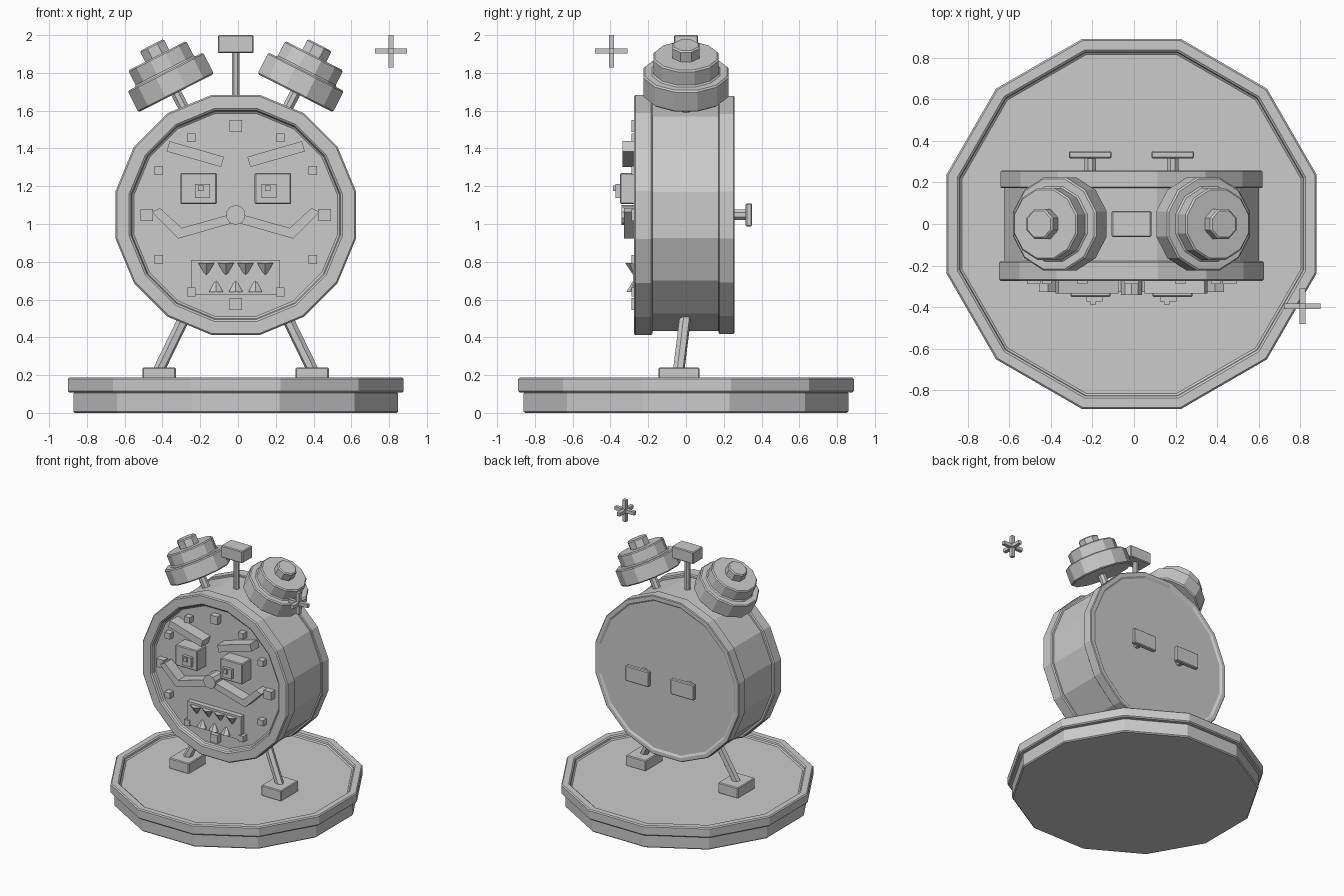
import bpy, bmesh, math
from mathutils import Matrix, Vector

if "Cube" in bpy.data.objects:
    bpy.data.objects.remove(bpy.data.objects["Cube"])

CX, CZ = -0.012, 1.048          # clock axis
FACE = -0.24                    # depth of the recessed dial
grey = bpy.data.materials.new("plain grey")
grey.diffuse_color = (0.6, 0.6, 0.6, 1)
grey.use_nodes = True
grey.node_tree.nodes["Principled BSDF"].inputs["Base Color"].default_value = grey.diffuse_color


def finish(name, bm, mat=Matrix(), bevel=0.0):
    bmesh.ops.recalc_face_normals(bm, faces=bm.faces)
    me = bpy.data.meshes.new(name)
    bm.to_mesh(me)
    bm.free()
    me.materials.append(grey)
    ob = bpy.data.objects.new(name, me)
    bpy.context.collection.objects.link(ob)
    ob.matrix_world = Matrix.Translation((CX, 0, 0)) @ mat
    if bevel:
        m = ob.modifiers.new("edge", 'BEVEL')
        m.width, m.segments = bevel, 1
        m.limit_method, m.angle_limit = 'ANGLE', math.radians(50)
    return ob


def lathe(name, profile, n, mat=Matrix(), bevel=0.008):
    """Solid turned from (apothem, height) points, capped at both ends."""
    bm = bmesh.new()
    rings = []
    for r, z in profile:
        R = r / math.cos(math.pi / n)
        rings.append([bm.verts.new((R * math.cos((i + .5) * 2 * math.pi / n),
                                    R * math.sin((i + .5) * 2 * math.pi / n), z)) for i in range(n)])
    for a, b in zip(rings, rings[1:]):
        for i in range(n):
            j = (i + 1) % n
            bm.faces.new((a[i], a[j], b[j], b[i]))
    bm.faces.new(rings[0])
    bm.faces.new(rings[-1])
    return finish(name, bm, mat, bevel)


def box(name, x, y, z, rot=0, bevel=0.006):
    """Box from (min, max) ranges, turned about its own front axis."""
    lo, hi = Vector((x[0], y[0], z[0])), Vector((x[1], y[1], z[1]))
    bm = bmesh.new()
    bmesh.ops.create_cube(bm, size=1, matrix=Matrix.Diagonal((*(hi - lo), 1)))
    mat = Matrix.Translation((lo + hi) / 2) @ Matrix.Rotation(rot, 4, 'Y')
    return finish(name, bm, mat, bevel)


def cbox(name, x, z, w, h, y0, y1, rot=0, bevel=0.0):
    return box(name, (x - w / 2, x + w / 2), (y0, y1), (z - h / 2, z + h / 2), rot, bevel)


def rod(name, a, b, r, n):
    a, b = Vector(a), Vector(b)
    mat = Matrix.Translation(a) @ (b - a).to_track_quat('Z', 'Y').to_matrix().to_4x4()
    return lathe(name, [(r, 0), (r, (b - a).length)], n, mat, 0)


def prism(name, pts, y0, y1):
    bm = bmesh.new()
    f = bm.faces.new([bm.verts.new((x, y0, z)) for x, z in pts])
    ext = bmesh.ops.extrude_face_region(bm, geom=[f])
    for v in ext["geom"]:
        if isinstance(v, bmesh.types.BMVert):
            v.co.y = y1
    return finish(name, bm)


# Stand: plinth and rimmed tray
lathe("plinth", [(0.86, 0), (0.86, 0.112)], 12)
lathe("tray", [(0.889, 0.108), (0.889, 0.187), (0.829, 0.187), (0.822, 0.158)], 12)

# Clock drum with front and back rims
to_front = Matrix.Translation((0, 0, CZ)) @ Matrix.Rotation(math.pi / 2, 4, 'X')
to_back = Matrix.Translation((0, 0, CZ)) @ Matrix.Rotation(-math.pi / 2, 4, 'X')
lathe("drum", [(0.614, -0.2), (0.614, 0.2)], 16, to_front, 0)
lathe("front_rim", [(0.636, 0.177), (0.636, 0.275), (0.556, 0.275), (0.546, -FACE)], 16, to_front)
lathe("back_rim", [(0.63, 0.172), (0.63, 0.257), (0.592, 0.257), (0.588, 0.247)], 16, to_back)

# Hammer between the bells
rod("hammer_post", (0, 0, 1.6), (0, 0, 1.92), 0.021, 8)
box("hammer_head", (-0.095, 0.095), (-0.063, 0.063), (1.905, 2.0))

# Mirrored legs, feet, bells and winding keys
for s, side in ((-1, "left"), (1, "right")):
    rod(side + "_leg", (s * 0.425, -0.043, 0.19), (s * 0.245, 0.003, 0.56), 0.027, 6)
    box(side + "_foot", (s * 0.405 - 0.088, s * 0.405 + 0.088), (-0.146, 0.071), (0.155, 0.24))

    bell = Matrix.Translation((s * 0.315, 0, 1.693)) @ Matrix.Rotation(s * math.radians(27), 4, 'Y')
    lathe(side + "_bell", [(0.224, 0), (0.224, 0.127), (0.172, 0.127), (0.172, 0.222)], 12, bell)
    lathe(side + "_bell_knob", [(0.071, 0.21), (0.071, 0.286)], 8, bell)
    lathe(side + "_bell_post", [(0.028, -0.2), (0.028, 0.02)], 8, bell, 0)

    key = Matrix.Translation((s * 0.198, 0, 0)) @ to_back
    lathe(side + "_key_shaft", [(0.028, 0.23), (0.028, 0.325)], 8, key, 0)
    cbox(side + "_key", s * 0.198, CZ, 0.206, 0.122, 0.316, 0.35, 0, 0.006)

    # Eyes, brows and moustache
    cbox(side + "_brow", s * 0.214, 1.37, 0.30, 0.056, -0.335, FACE + .01, -s * math.radians(16))
    cbox(side + "_eye", s * 0.197, 1.188, 0.193, 0.164, -0.35, FACE + .01, 0, 0.006)
    cbox(side + "_pupil", s * 0.177, 1.175, 0.079, 0.074, -0.373, -0.34)
    cbox(side + "_eye_glint", s * 0.177 - 0.008, 1.19, 0.028, 0.03, -0.386, -0.36)
    prism(side + "_moustache",
          [(s * x, z) for x, z in ((0.444, 1.063), (0.402, 1.085), (0.286, 0.979),
                                   (0.015, 1.055), (0.015, 1.005), (0.304, 0.923))],
          -0.328, FACE + .01)

lathe("nose", [(0.05, 0.22), (0.05, 0.342)], 10, to_front, 0)

# Hour markers, larger on the quarters
for h in range(12):
    a = h * math.pi / 6
    w = 0.065 if h % 3 == 0 else 0.046
    cbox("hour_marker", 0.471 * math.sin(a), CZ + 0.471 * math.cos(a), w, w, -0.288, FACE + .01)

# Mouth with upper and lower cone teeth
box("mouth", (-0.238, 0.234), (-0.28, FACE + .01), (0.624, 0.81), 0, 0)
for i in range(7):
    up = i < 4
    x = -0.156 + 0.104 * i if up else -0.104 + 0.104 * (i - 4)
    r, z0, h = (0.043, 0.794, -0.07) if up else (0.037, 0.64, 0.066)
    mat = Matrix.Translation((x, -0.273, z0))
    lathe("upper_tooth" if up else "lower_tooth", [(r, 0), (0.002, h)], 6, mat, 0)

# Floating sparkle
c, L, t = (0.822, -0.395, 1.915), 0.086, 0.0135
for k in range(3):
    rng = [(c[i] - (L if i == k else t), c[i] + (L if i == k else t)) for i in range(3)]
    box("sparkle_arm", *rng, 0, 0)
